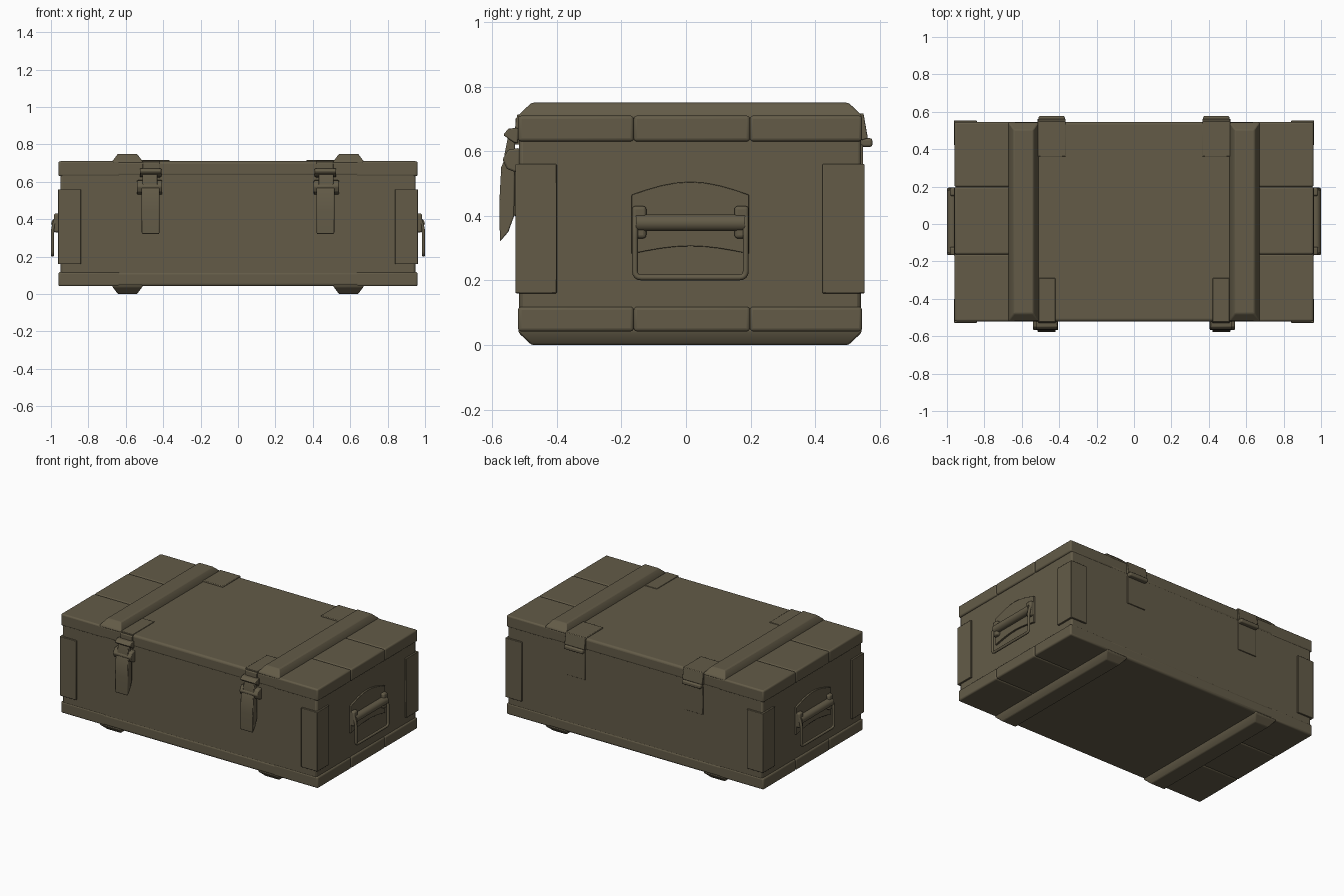
import bpy, bmesh, math
from mathutils import Vector

cube = bpy.data.objects.get("Cube")
if cube:
    bpy.data.objects.remove(cube, do_unlink=True)

olive = bpy.data.materials.new("olive drab paint")
olive.use_nodes = True
colour = (0.125, 0.105, 0.064, 1)
olive.diffuse_color = colour
olive.node_tree.nodes["Principled BSDF"].inputs["Base Color"].default_value = colour

FRONT, BACK, SIDE = -0.52, 0.545, 0.955


def finish(name, bm, bevel=0.0, segments=2):
    """Turn a bmesh into a painted, softly bevelled object."""
    bmesh.ops.recalc_face_normals(bm, faces=bm.faces)
    mesh = bpy.data.meshes.new(name)
    bm.to_mesh(mesh)
    bm.free()
    mesh.materials.append(olive)
    ob = bpy.data.objects.new(name, mesh)
    bpy.context.collection.objects.link(ob)
    if bevel:
        mod = ob.modifiers.new("soft edges", "BEVEL")
        mod.width, mod.segments = bevel, segments
        mod.limit_method = "ANGLE"
    bpy.ops.object.select_all(action="DESELECT")
    ob.select_set(True)
    bpy.context.view_layer.objects.active = ob
    bpy.ops.object.shade_smooth_by_angle(angle=math.radians(35))
    return ob


def box(name, x, y, z, bevel=0.0, segments=2):
    bm = bmesh.new()
    bmesh.ops.create_cube(bm, size=1)
    for v in bm.verts:
        v.co = [(r[0] + r[1]) / 2 + c * (r[1] - r[0]) for c, r in zip(v.co, (x, y, z))]
    return finish(name, bm, bevel, segments)


def prism(name, points, x, bevel=0.0):
    """Extrude a (y, z) outline along x."""
    bm = bmesh.new()
    face = bm.faces.new([bm.verts.new((x[0], y, z)) for y, z in points])
    new = bmesh.ops.extrude_face_region(bm, geom=[face])["geom"]
    bmesh.ops.translate(bm, vec=(x[1] - x[0], 0, 0),
                        verts=[g for g in new if isinstance(g, bmesh.types.BMVert)])
    return finish(name, bm, bevel)


def rod(name, points, radius):
    """A bent round bar with softened corners."""
    cu = bpy.data.curves.new(name, "CURVE")
    cu.dimensions, cu.bevel_depth, cu.bevel_resolution = "3D", radius, 3
    cu.use_fill_caps = True
    path = [Vector(points[0])]
    for a, b, c in zip(points, points[1:], points[2:]):
        a, b, c = Vector(a), Vector(b), Vector(c)
        start = b + (a - b).normalized() * 0.02
        end = b + (c - b).normalized() * 0.02
        for i in range(5):
            t = i / 4
            path.append(start * (1 - t) ** 2 + b * 2 * t * (1 - t) + end * t * t)
    path.append(Vector(points[-1]))
    sp = cu.splines.new("POLY")
    sp.points.add(len(path) - 1)
    for p, co in zip(sp.points, path):
        p.co = (*co, 1)
    sp.use_smooth = True
    cu.materials.append(olive)
    ob = bpy.data.objects.new(name, cu)
    bpy.context.collection.objects.link(ob)


def span(s, a, b):
    return sorted((s * a, s * b))


# Box walls, with the lid and base trays around them
box("crate_walls", (-0.95, 0.95), (FRONT + 0.003, BACK - 0.003), (0.10, 0.65), 0.012)
plank_edges = (FRONT, -0.162, 0.198, BACK)
for name, low, high in (("lid", 0.63, 0.71), ("base", 0.042, 0.118)):
    box(name + "_panel", (-0.66, 0.66), (FRONT, BACK), (low, high), 0.014, 3)
    for s in (-1, 1):
        for y0, y1 in zip(plank_edges, plank_edges[1:]):
            box(name + "_end_plank", span(s, 0.63, 0.96), (y0, y1), (low, high), 0.01, 3)

for s in (-1, 1):
    side = "left" if s > 0 else "right"

    # Battens across the lid and skids under the base
    for name, root, tip in (("lid_batten", 0.70, 0.75), ("base_skid", 0.05, 0.0)):
        edge = root + (tip - root) * 0.25
        bm = bmesh.new()
        rings = ((root, 0.51, 0.672, 0.0), (edge, 0.512, 0.67, 0.002), (tip, 0.54, 0.642, 0.042))
        loops = []
        for z, x0, x1, inset in rings:
            y0, y1 = FRONT + inset, BACK - inset
            loops.append([bm.verts.new((s * x, y, z))
                          for x, y in ((x0, y0), (x1, y0), (x1, y1), (x0, y1))])
        for a, b in zip(loops, loops[1:]):
            for i in range(4):
                j = (i + 1) % 4
                bm.faces.new((a[i], a[j], b[j], b[i]))
        bm.faces.new(loops[0])
        bm.faces.new(loops[-1])
        finish(side + "_" + name, bm, 0.012, 3)

    # Thin angle plates wrapping the corners
    for y in (span(1, FRONT - 0.008, -0.40), span(1, 0.422, BACK + 0.008)):
        box(side + "_corner_plate_side", span(s, 0.945, 0.962), y, (0.16, 0.56), 0.003)
    for y in ((FRONT - 0.008, FRONT + 0.01), (BACK - 0.01, BACK + 0.008)):
        box(side + "_corner_plate_face", span(s, 0.84, 0.962), y, (0.16, 0.56), 0.003)

    # Front latch: lid strap, hook, pivot ears and hanging lever
    box(side + "_latch_strap", span(s, 0.42, 0.51), (-0.523, -0.29), (0.70, 0.714), 0.003)
    prism(side + "_latch_catch", [(-0.515, 0.714), (-0.528, 0.70), (-0.53, 0.62), (-0.515, 0.62)],
          span(s, 0.42, 0.51), 0.002)
    prism(side + "_latch_hook", [(-0.52, 0.672), (-0.55, 0.67), (-0.566, 0.65), (-0.545, 0.635),
                                 (-0.53, 0.625), (-0.52, 0.625)], span(s, 0.41, 0.525), 0.004)
    prism(side + "_latch_link", [(-0.53, 0.65), (-0.55, 0.65), (-0.562, 0.59), (-0.56, 0.55),
                                 (-0.53, 0.55)], span(s, 0.43, 0.51), 0.004)
    prism(side + "_latch_ears", [(-0.515, 0.61), (-0.55, 0.605), (-0.568, 0.575), (-0.555, 0.545),
                                 (-0.515, 0.53)], span(s, 0.405, 0.54), 0.006)
    prism(side + "_latch_lever", [(-0.53, 0.59), (-0.555, 0.59), (-0.572, 0.55), (-0.578, 0.44),
                                  (-0.576, 0.32), (-0.55, 0.35), (-0.532, 0.40)],
          span(s, 0.42, 0.515), 0.004)
    box(side + "_latch_back_plate", span(s, 0.43, 0.505), (-0.534, -0.51), (0.40, 0.60), 0.003)

    # Rear hinge: lid leaf, folded strap, knuckle and wall leaf
    box(side + "_hinge_lid_leaf", span(s, 0.365, 0.515), (0.36, 0.55), (0.70, 0.717), 0.004)
    prism(side + "_hinge_strap", [(0.53, 0.717), (0.55, 0.714), (0.563, 0.64), (0.53, 0.63)],
          span(s, 0.365, 0.515), 0.003)
    box(side + "_hinge_knuckle", span(s, 0.37, 0.51), (0.54, 0.577), (0.613, 0.64), 0.008, 3)
    box(side + "_hinge_wall_leaf", span(s, 0.37, 0.51), (0.53, 0.548), (0.43, 0.62), 0.003)

    # End handle: arched backing plate, brackets, thick grip and wire loop
    steps = [i / 8 for i in range(9)]
    arch = [(-0.168 + 0.363 * t, math.sin(math.pi * t)) for t in steps]
    outline = [(y, 0.465 + 0.04 * h) for y, h in arch]
    outline += [(y, 0.282 + 0.024 * h) for y, h in reversed(arch)]
    prism(side + "_handle_plate", outline, span(s, 0.945, 0.962), 0.002)
    for y in (-0.145, 0.172):
        box(side + "_handle_bracket", span(s, 0.95, 0.985), (y - 0.022, y + 0.022),
            (0.33, 0.43), 0.01, 3)
    rod(side + "_handle_grip", [(s * 0.972, y, 0.378) for y in (-0.155, 0.013, 0.182)], 0.027)
    rod(side + "_handle_loop", [(s * 0.975, -0.158, 0.40), (s * 0.991, -0.158, 0.35),
                                (s * 0.991, -0.158, 0.209), (s * 0.991, 0.185, 0.209),
                                (s * 0.991, 0.185, 0.35), (s * 0.975, 0.185, 0.40)], 0.009)
